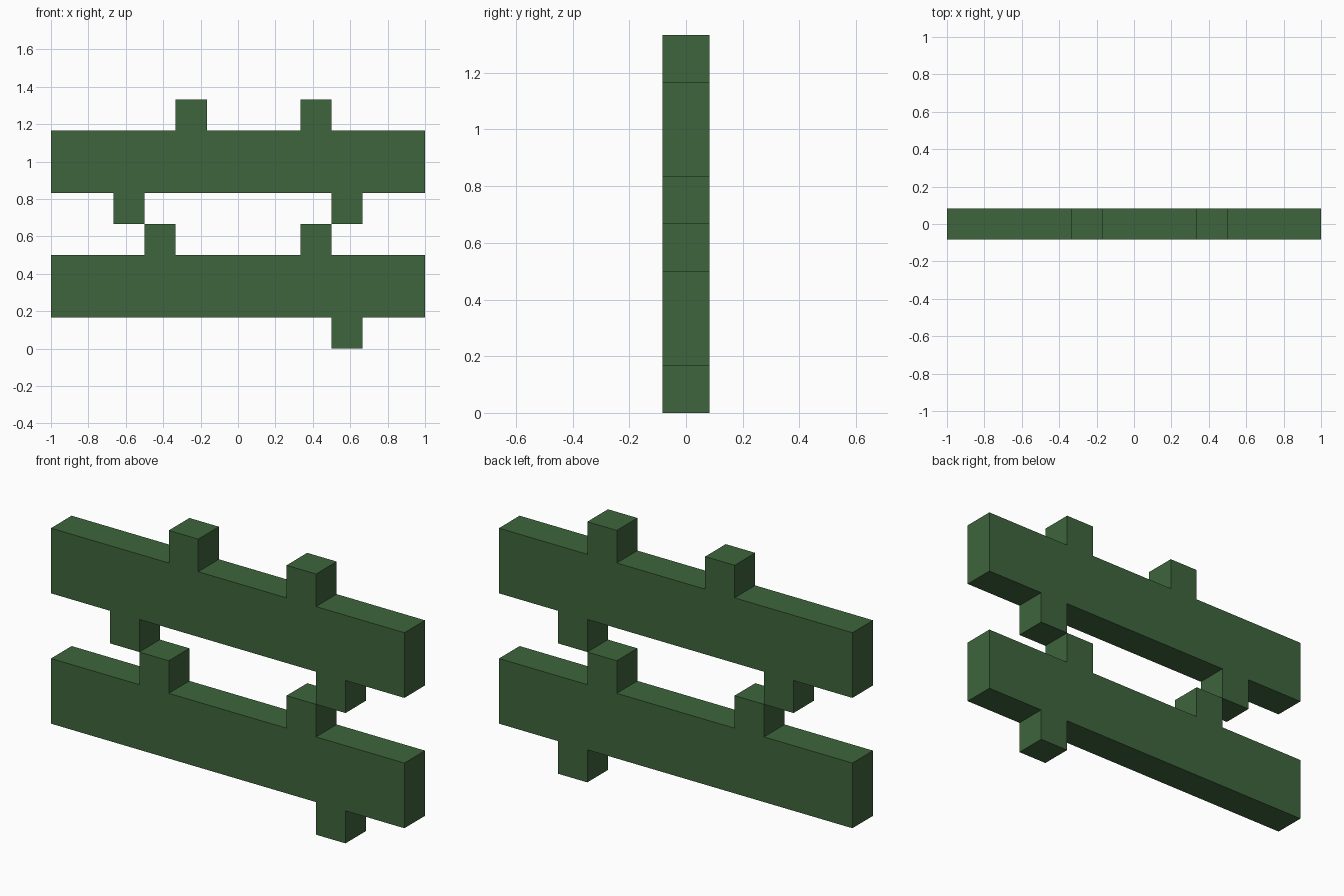
import bpy, bmesh

if "Cube" in bpy.data.objects:
    bpy.data.objects.remove(bpy.data.objects["Cube"])

U = 1 / 6  # every edge sits on a grid of one sixth

green = bpy.data.materials.new("dark green")
green.diffuse_color = (0.048, 0.130, 0.045, 1)
green.use_nodes = True
green.node_tree.nodes["Principled BSDF"].inputs["Base Color"].default_value = green.diffuse_color


def notched_bar(name, z0, z1, top_tabs, bottom_tabs):
    """Bar 12 units long with unit-square tabs; tabs give each left edge in units."""
    outline = [(-6, z0)]
    for x in sorted(bottom_tabs):
        outline += [(x, z0), (x, z0 - 1), (x + 1, z0 - 1), (x + 1, z0)]
    outline += [(6, z0), (6, z1)]
    for x in sorted(top_tabs, reverse=True):
        outline += [(x + 1, z1), (x + 1, z1 + 1), (x, z1 + 1), (x, z1)]
    outline.append((-6, z1))

    # Extrude the silhouette from front to back
    bm = bmesh.new()
    front = bm.faces.new([bm.verts.new((x * U, -U / 2, z * U)) for x, z in outline])
    back = bmesh.ops.extrude_face_region(bm, geom=[front], use_keep_orig=True)["geom"]
    bmesh.ops.translate(bm, vec=(0, U, 0),
                        verts=[v for v in back if isinstance(v, bmesh.types.BMVert)])
    bmesh.ops.recalc_face_normals(bm, faces=bm.faces)
    mesh = bpy.data.meshes.new(name)
    bm.to_mesh(mesh)
    bm.free()
    mesh.materials.append(green)
    obj = bpy.data.objects.new(name, mesh)
    bpy.context.collection.objects.link(obj)


notched_bar("lower_bar", 1, 3, top_tabs=(-3, 2), bottom_tabs=(3,))
notched_bar("upper_bar", 5, 7, top_tabs=(-2, 2), bottom_tabs=(-4, 3))
